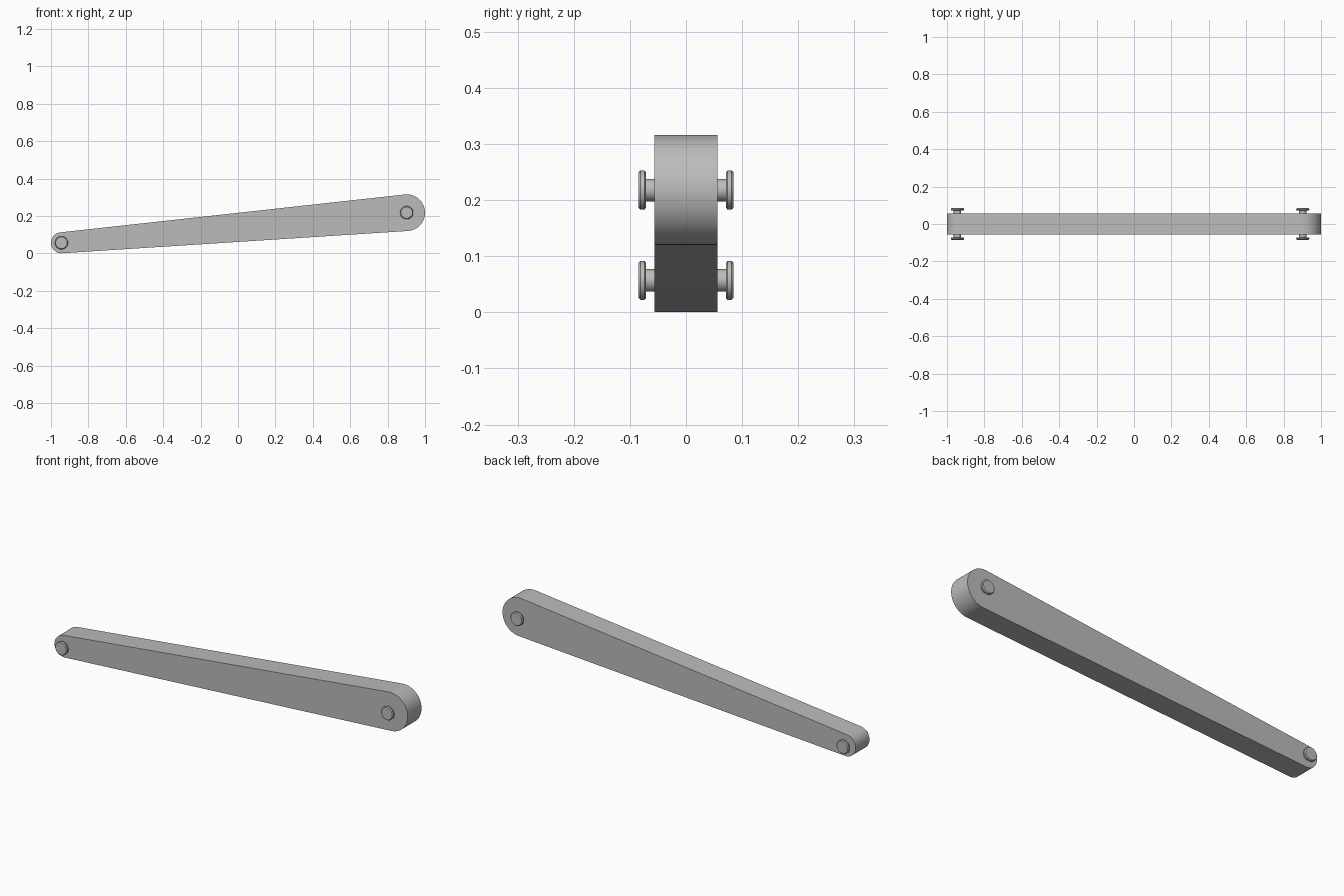
import bpy, bmesh, math

cube = bpy.data.objects.get("Cube")
if cube:
    bpy.data.objects.remove(cube, do_unlink=True)

steel = bpy.data.materials.new("grey_steel")
steel.use_nodes = True
grey = (0.5, 0.5, 0.5, 1)
steel.diffuse_color = grey
steel.node_tree.nodes["Principled BSDF"].inputs["Base Color"].default_value = grey

# Pivot centres (x, z) and end radii of the tapered arm
SMALL, SMALL_R = (-0.944, 0.057), 0.056
LARGE, LARGE_R = (0.902, 0.218), 0.098
HALF_WIDTH = 0.056


def finish(name, bm):
    bmesh.ops.recalc_face_normals(bm, faces=bm.faces)
    mesh = bpy.data.meshes.new(name)
    bm.to_mesh(mesh)
    bm.free()
    mesh.materials.append(steel)
    obj = bpy.data.objects.new(name, mesh)
    bpy.context.collection.objects.link(obj)
    bpy.ops.object.select_all(action="DESELECT")
    obj.select_set(True)
    bpy.context.view_layer.objects.active = obj
    bpy.ops.object.shade_smooth_by_angle(angle=math.radians(30))
    return obj


def arc(centre, radius, start, end, steps=32):
    angles = [start + (end - start) * i / steps for i in range(steps + 1)]
    return [(centre[0] + radius * math.cos(a), centre[1] + radius * math.sin(a)) for a in angles]


# Arm: two round ends joined by their common tangents
dx, dz = LARGE[0] - SMALL[0], LARGE[1] - SMALL[1]
axis = math.atan2(dz, dx)
spread = math.acos((SMALL_R - LARGE_R) / math.hypot(dx, dz))
outline = arc(LARGE, LARGE_R, axis - spread, axis + spread)
outline += arc(SMALL, SMALL_R, axis + spread, axis - spread + math.tau)
bm = bmesh.new()
face = bm.faces.new([bm.verts.new((x, -HALF_WIDTH, z)) for x, z in outline])
side = bmesh.ops.extrude_face_region(bm, geom=[face])["geom"]
bmesh.ops.translate(bm, vec=(0, 2 * HALF_WIDTH, 0),
                    verts=[v for v in side if isinstance(v, bmesh.types.BMVert)])
finish("tapered_arm", bm)


# Pins: half profile (radius, y), mirrored and spun about the y axis
def pin(name, centre):
    half = [(0.02, 0.071), (0.031, 0.071), (0.035, 0.074),
            (0.035, 0.081), (0.031, 0.085), (0, 0.085)]
    profile = [(r, -y) for r, y in reversed(half)] + half
    bm = bmesh.new()
    verts = [bm.verts.new((centre[0] + r, y, centre[1])) for r, y in profile]
    edges = [bm.edges.new(pair) for pair in zip(verts, verts[1:])]
    bmesh.ops.spin(bm, geom=verts + edges, cent=(centre[0], 0, centre[1]),
                   axis=(0, 1, 0), angle=math.tau, steps=32)
    bmesh.ops.remove_doubles(bm, verts=bm.verts, dist=0.0001)
    finish(name, bm)


pin("small_end_pin", SMALL)
pin("large_end_pin", LARGE)
